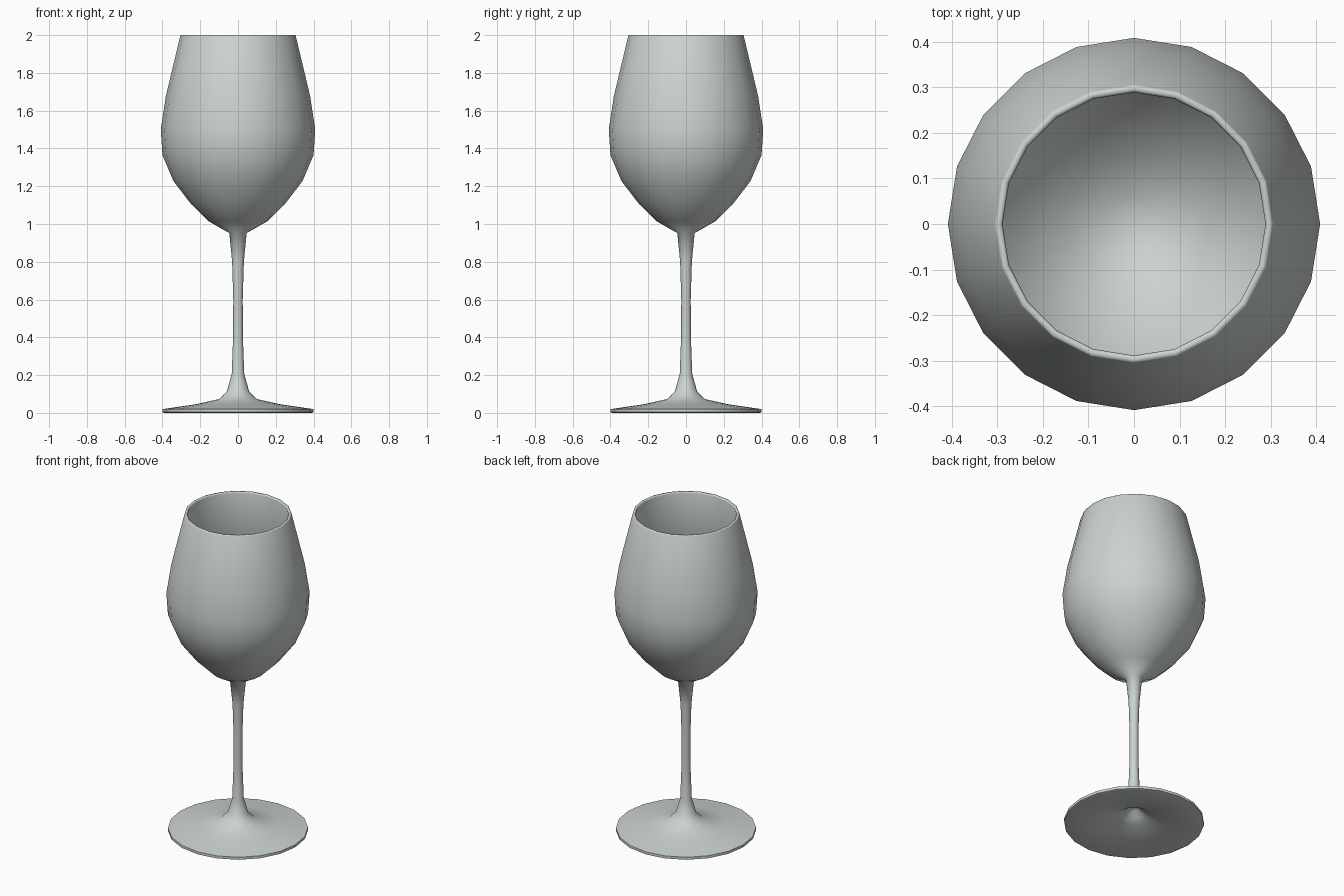
import bpy
import bmesh
import math

SIDES = 20

cube = bpy.data.objects.get("Cube")
if cube:
    bpy.data.objects.remove(cube, do_unlink=True)

# Half profile as (radius, height), from under the foot up and into the bowl
hollow = [(0, 0.115), (0.03, 0.1), (0.058, 0.075), (0.1, 0.05), (0.22, 0.026), (0.39, 0.0)]
foot = [(0.4, 0.004), (0.4, 0.02), (0.222, 0.046), (0.1, 0.073), (0.058, 0.116)]
stem = [(0.033, 0.208), (0.026, 0.4), (0.025, 0.6), (0.031, 0.8), (0.046, 0.952)]
bowl_outside = [(0.155, 1.014), (0.249, 1.106), (0.342, 1.228), (0.4, 1.365),
                (0.409, 1.5), (0.382, 1.677), (0.306, 1.995)]
rim = [(0.303, 2.0), (0.293, 2.0)]
bowl_inside = [(0.289, 1.993), (0.366, 1.677), (0.393, 1.5), (0.384, 1.368),
               (0.328, 1.237), (0.237, 1.119), (0.147, 1.03), (0.06, 0.985), (0, 0.975)]
profile = hollow + foot + stem + bowl_outside + rim + bowl_inside

# Glass colour
glass = bpy.data.materials.new("pale grey green glass")
colour = (0.6, 0.65, 0.625, 1)
glass.use_nodes = True
glass.diffuse_color = colour
glass.node_tree.nodes["Principled BSDF"].inputs["Base Color"].default_value = colour

# Turn the profile around the vertical axis
bm = bmesh.new()
verts = [bm.verts.new((r, 0, z)) for r, z in profile]
edges = [bm.edges.new(pair) for pair in zip(verts, verts[1:])]
bmesh.ops.spin(bm, geom=verts + edges, cent=(0, 0, 0), axis=(0, 0, 1),
               angle=math.tau, steps=SIDES, use_duplicate=False)
bmesh.ops.remove_doubles(bm, verts=bm.verts[:], dist=0.0005)
bmesh.ops.recalc_face_normals(bm, faces=bm.faces[:])

mesh = bpy.data.meshes.new("wine_glass")
bm.to_mesh(mesh)
bm.free()
mesh.materials.append(glass)
wine_glass = bpy.data.objects.new("wine_glass", mesh)
bpy.context.collection.objects.link(wine_glass)

# Smooth glass with a crisp foot edge
bpy.ops.object.select_all(action="DESELECT")
wine_glass.select_set(True)
bpy.context.view_layer.objects.active = wine_glass
bpy.ops.object.shade_smooth_by_angle(angle=math.radians(65))
